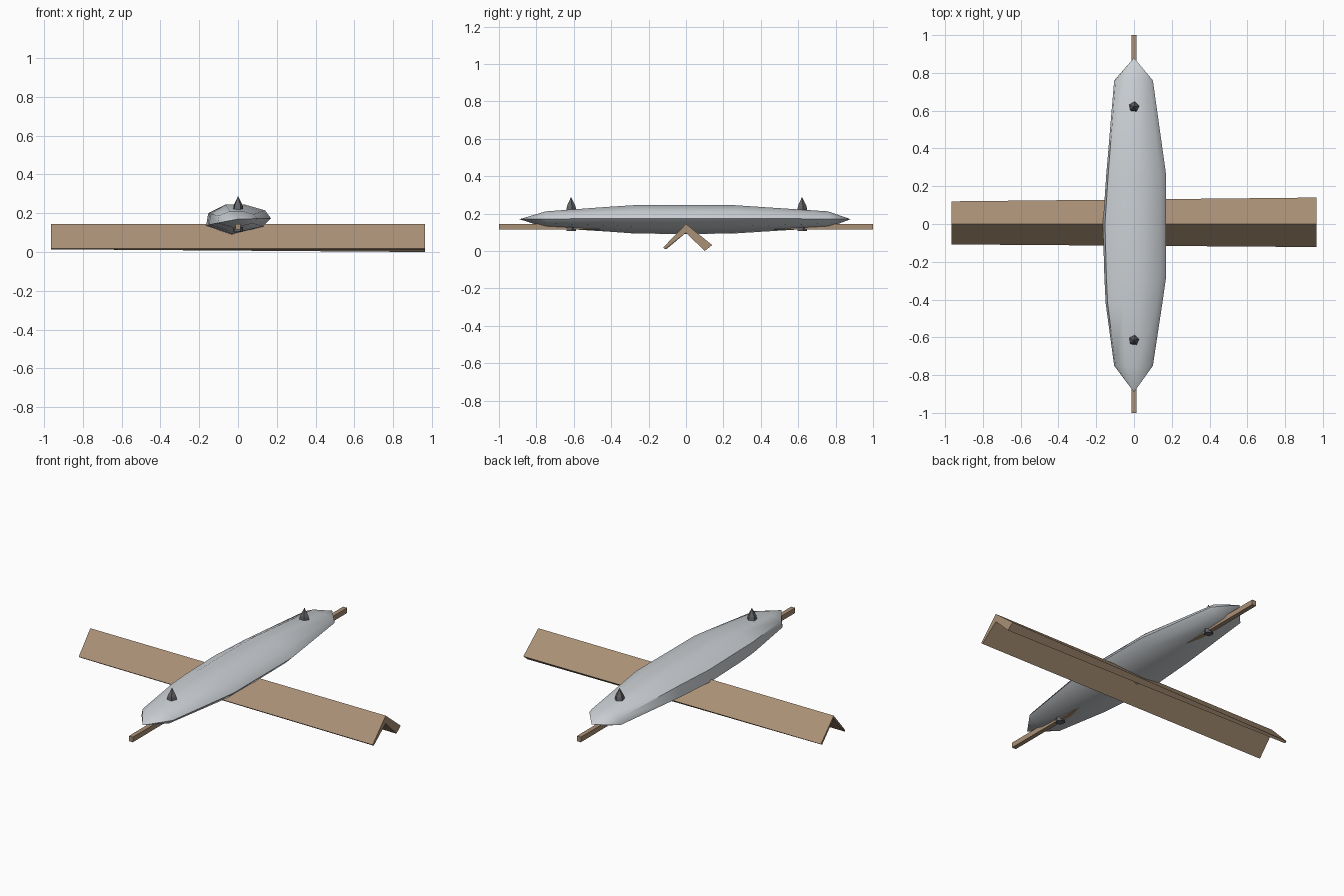
import bpy, bmesh, math

if "Cube" in bpy.data.objects:
    bpy.data.objects.remove(bpy.data.objects["Cube"], do_unlink=True)


def material(name, rgb):
    m = bpy.data.materials.new(name)
    m.use_nodes = True
    m.diffuse_color = (*rgb, 1)
    m.node_tree.nodes["Principled BSDF"].inputs["Base Color"].default_value = (*rgb, 1)
    return m


wood = material("brown wood", (0.40, 0.28, 0.18))
shell = material("pale grey", (0.60, 0.63, 0.66))
dark = material("dark grey", (0.13, 0.13, 0.14))


def loft(name, rings, mat, tips=None, smooth=None):
    """Skin closed rings; end in points if tips are given, else in flat caps."""
    bm = bmesh.new()
    rows = [[bm.verts.new(p) for p in ring] for ring in rings]
    n = len(rows[0])
    for a, b in zip(rows, rows[1:]):
        for i in range(n):
            j = (i + 1) % n
            bm.faces.new((a[i], a[j], b[j], b[i]))
    for k, row in enumerate((rows[0], rows[-1])):
        if tips and tips[k]:
            tip = bm.verts.new(tips[k])
            for i in range(n):
                bm.faces.new((row[i], row[(i + 1) % n], tip))
        else:
            bm.faces.new(row)
    bmesh.ops.recalc_face_normals(bm, faces=bm.faces)
    mesh = bpy.data.meshes.new(name)
    bm.to_mesh(mesh)
    bm.free()
    obj = bpy.data.objects.new(name, mesh)
    bpy.context.collection.objects.link(obj)
    mesh.materials.append(mat)
    if smooth:
        bpy.ops.object.select_all(action='DESELECT')
        obj.select_set(True)
        bpy.context.view_layer.objects.active = obj
        bpy.ops.object.shade_smooth_by_angle(angle=math.radians(smooth))
    return obj


# Long rounded body: one uneven section scaled along the length
section = [(-1, -.45), (-.93, .4), (-.4, 1), (.2, 1),
           (.82, .6), (1, .05), (.75, -.5), (-.2, -1)]
# y, right width, left width, height above and below the middle
stations = [(-.75, .105, .10, .042, .045), (-.42, .15, .15, .066, .066),
            (-.28, .157, .17, .075, .076), (0, .165, .17, .075, .08),
            (.26, .147, .17, .075, .076), (.76, .105, .10, .042, .045)]
rings = [[(u * (r if u < 0 else l), y, .17 + w * (up if w > 0 else down))
          for u, w in section] for y, r, l, up, down in stations]
loft("body", rings, shell, ((0, -.89, .17), (0, .88, .17)), 50)

# Folded cross beam, thicker at its left end
right_end = [(0, .145), (-.108, .018), (-.102, .012), (0, .128), (.108, .014), (.12, .022)]
left_end = [(0, .145), (-.122, .019), (-.112, .010), (0, .098), (.10, .0), (.14, .032)]
loft("cross_beam", [[(x, y, z) for y, z in prof]
                    for x, prof in ((-.965, right_end), (.965, left_end))], wood)

# Thin rod running lengthwise through the body
rod = [(-.013, .115), (.013, .115), (.013, .145), (-.013, .145)]
loft("long_rod", [[(x, y, z) for x, z in rod] for y in (-1, 1)], wood)

# Pointed pegs near both ends
for name, y in (("front_peg", -.615), ("back_peg", .62)):
    rings = [[(r * math.cos(math.tau * (i + .15) / 5), y + r * math.sin(math.tau * (i + .15) / 5), z)
              for i in range(5)] for z, r in ((.106, .026), (.215, .029), (.242, .024))]
    loft(name, rings, dark, (None, (0, y, .288)))
